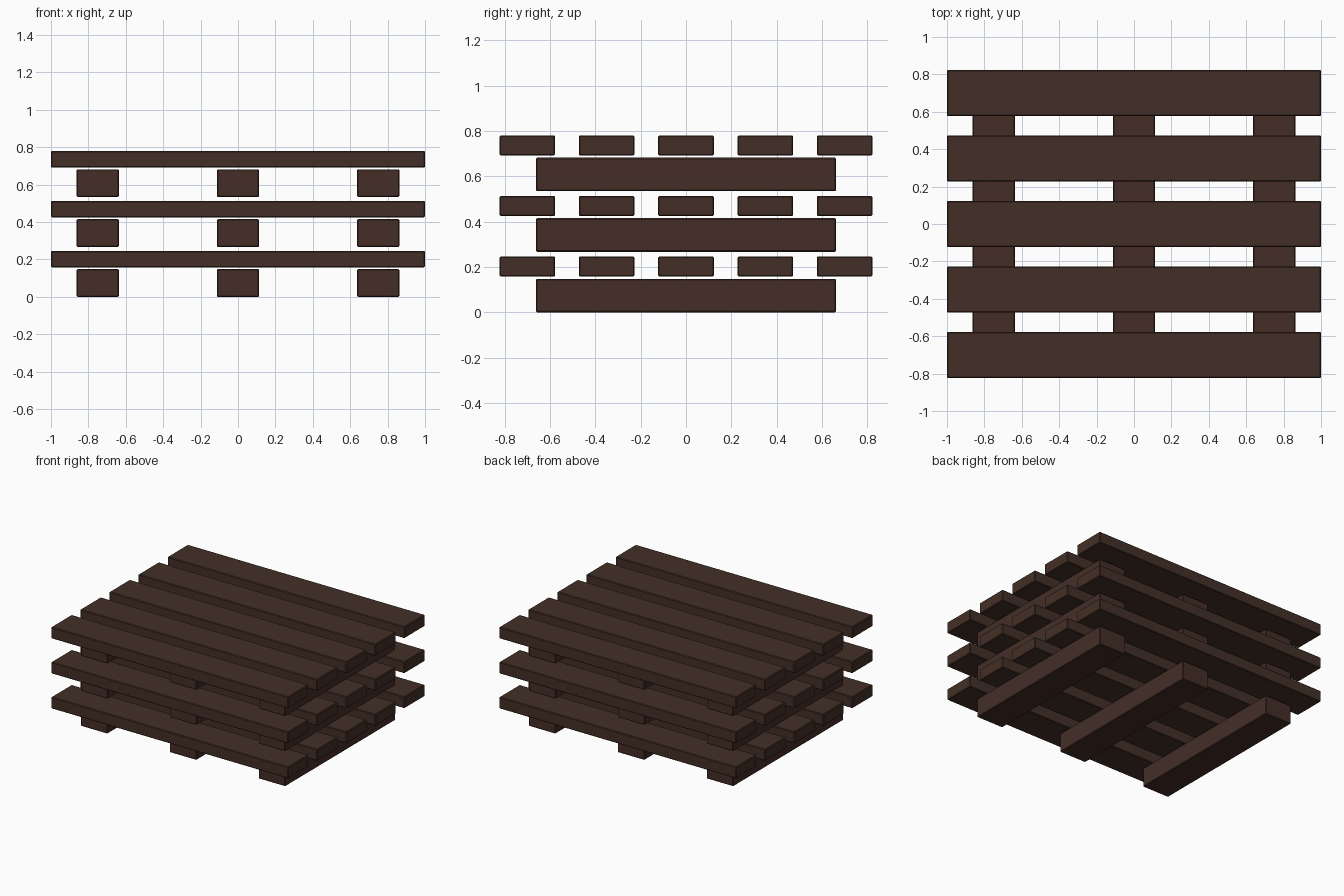
import bpy, bmesh

if "Cube" in bpy.data.objects:
    bpy.data.objects.remove(bpy.data.objects["Cube"])


def make_material(name, color):
    m = bpy.data.materials.new(name)
    m.diffuse_color = (*color, 1.0)
    m.use_nodes = True
    m.node_tree.nodes["Principled BSDF"].inputs["Base Color"].default_value = m.diffuse_color
    return m


plank_wood = make_material("dark brown wood", (0.056, 0.028, 0.019))
runner_wood = make_material("reddish brown wood", (0.059, 0.027, 0.020))


def beam(name, center, size, mat, bevel=0.005):
    """Box with a thin chamfer on every edge."""
    bm = bmesh.new()
    bmesh.ops.create_cube(bm, size=1.0)
    bmesh.ops.scale(bm, vec=size, verts=bm.verts)
    bmesh.ops.bevel(bm, geom=bm.edges[:], offset=bevel, segments=1,
                    affect='EDGES', profile=0.5)
    mesh = bpy.data.meshes.new(name)
    bm.to_mesh(mesh)
    bm.free()
    mesh.materials.append(mat)
    obj = bpy.data.objects.new(name, mesh)
    obj.location = center
    bpy.context.collection.objects.link(obj)
    return obj


PITCH = 0.267  # height of one pallet in the stack

for level in range(3):
    z = level * PITCH
    # three runners going front to back
    for i in range(3):
        beam(f"pallet_{level + 1}_runner_{i + 1}", ((i - 1) * 0.75, 0, z + 0.074),
             (0.226, 1.325, 0.148), runner_wood)
    # five deck planks going side to side
    for i in range(5):
        beam(f"pallet_{level + 1}_plank_{i + 1}", (0, (i - 2) * 0.35, z + 0.202),
             (2.0, 0.246, 0.088), plank_wood)
